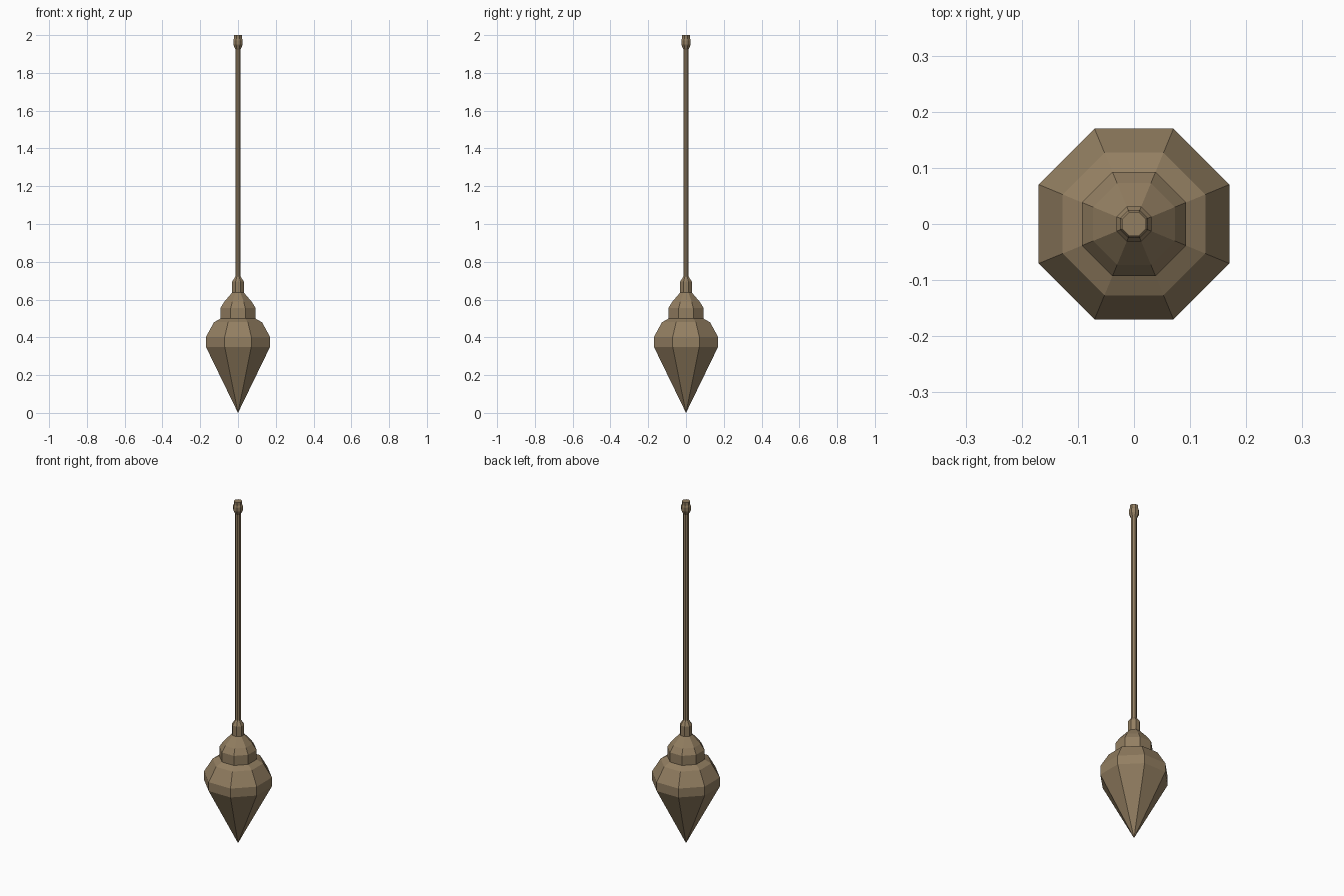
import bpy, bmesh, math

if "Cube" in bpy.data.objects:
    bpy.data.objects.remove(bpy.data.objects["Cube"])

SIDES = 8
bronze = bpy.data.materials.new("aged_bronze")
bronze.diffuse_color = (0.29, 0.21, 0.12, 1.0)
bronze.use_nodes = True
bronze.node_tree.nodes["Principled BSDF"].inputs["Base Color"].default_value = bronze.diffuse_color


def turned(name, profile):
    """Eight-sided lathe part from (half width across flats, height) pairs; width 0 is a point."""
    bm = bmesh.new()
    rings = []
    for w, z in profile:
        if w == 0:
            rings.append([bm.verts.new((0, 0, z))] * SIDES)
            continue
        r = w / math.cos(math.pi / SIDES)
        angles = [(i + 0.5) * 2 * math.pi / SIDES for i in range(SIDES)]
        rings.append([bm.verts.new((r * math.cos(a), r * math.sin(a), z)) for a in angles])
    for low, high in zip(rings, rings[1:]):
        for i in range(SIDES):
            j = (i + 1) % SIDES
            # dict.fromkeys drops the repeated vertex at a point
            bm.faces.new(list(dict.fromkeys((low[i], low[j], high[j], high[i]))))
    if profile[-1][0] > 0:
        bm.faces.new(rings[-1])
    bmesh.ops.recalc_face_normals(bm, faces=bm.faces)
    mesh = bpy.data.meshes.new(name)
    bm.to_mesh(mesh)
    bm.free()
    mesh.materials.append(bronze)
    bpy.context.collection.objects.link(bpy.data.objects.new(name, mesh))


# Pointed weight with rounded shoulder
turned("weight", [(0, 0), (0.17, 0.35), (0.17, 0.402), (0.127, 0.48), (0.093, 0.499)])
# Domed collar above the shoulder
turned("collar", [(0.093, 0.499), (0.093, 0.555), (0.073, 0.588), (0.031, 0.637)])
# Narrow neck gripping the rod
turned("neck", [(0.031, 0.637), (0.031, 0.695), (0.014, 0.722)])
# Long thin rod
turned("rod", [(0.014, 0.722), (0.014, 1.93)])
# Small knob at the top end
turned("knob", [(0.014, 1.925), (0.025, 1.95), (0.025, 1.972), (0.021, 1.982), (0.021, 2.0)])
